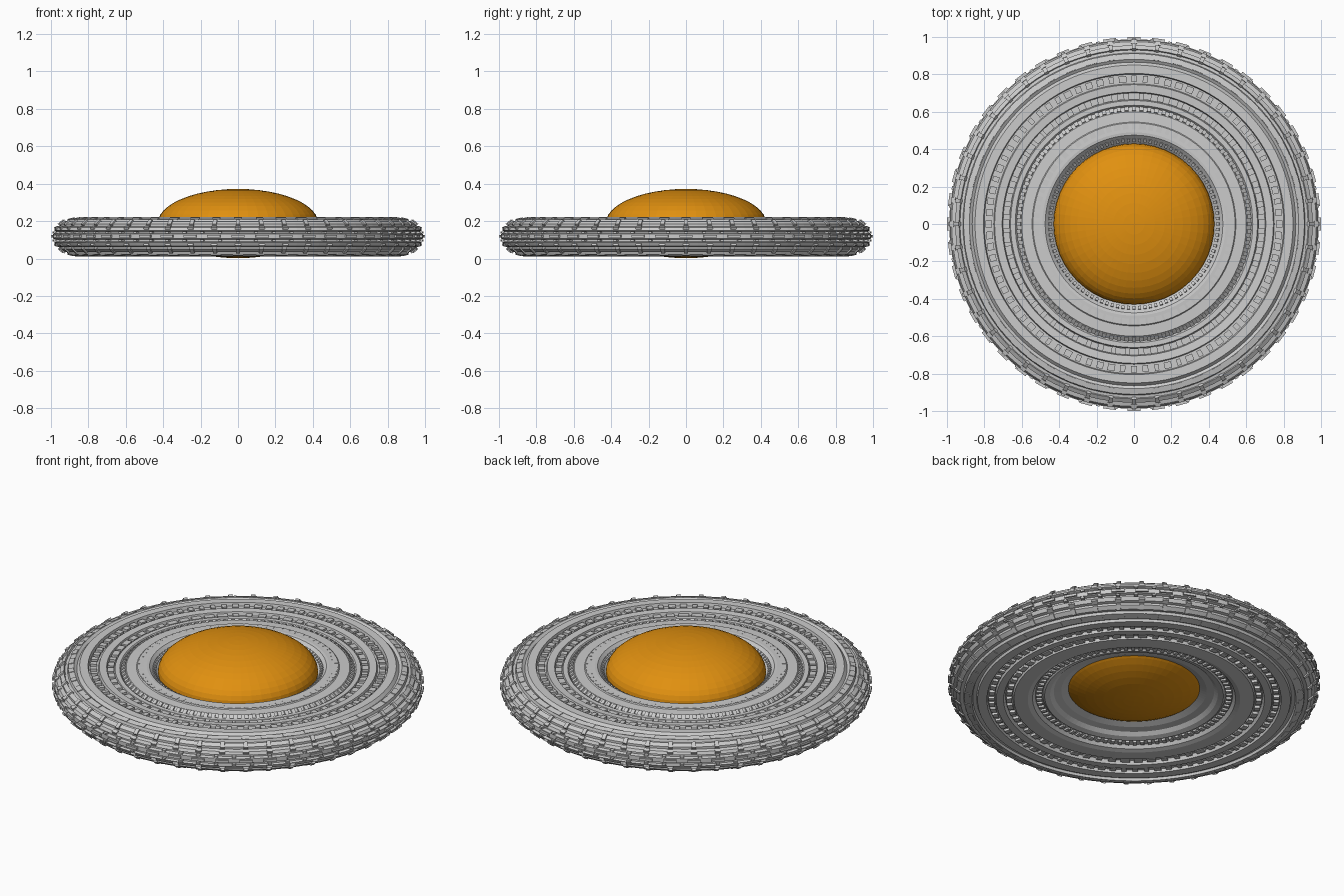
import bpy, bmesh, math, random
from mathutils import Matrix

random.seed(4)


def new_object(name, bm):
    bmesh.ops.recalc_face_normals(bm, faces=bm.faces)
    me = bpy.data.meshes.new(name)
    bm.to_mesh(me)
    bm.free()
    ob = bpy.data.objects.new(name, me)
    bpy.context.collection.objects.link(ob)
    return ob


def lathe(name, profile, segs):
    """Revolve a closed (radius, height) outline around z."""
    bm = bmesh.new()
    rings = []
    for i in range(segs):
        a = math.tau * i / segs
        rings.append([bm.verts.new((r * math.cos(a), r * math.sin(a), z)) for r, z in profile])
    n = len(profile)
    for i in range(segs):
        p, q = rings[i], rings[(i + 1) % segs]
        for j in range(n):
            k = (j + 1) % n
            bm.faces.new((p[j], q[j], q[k], p[k]))
    return new_object(name, bm)


def block_ring(name, count, r, z, size, tilt=0, jitter=0):
    """Ring of blocks; size = radial, tangential, height; tilt leans outward."""
    bm = bmesh.new()
    for i in range(count):
        a = math.tau * i / count
        t = size[1] * (1 + random.uniform(-jitter, jitter))
        m = (Matrix.Rotation(a, 4, 'Z') @ Matrix.Translation((r, 0, z))
             @ Matrix.Rotation(tilt, 4, 'Y') @ Matrix.Diagonal((size[0], t, size[2], 1)))
        bmesh.ops.create_cube(bm, size=1, matrix=m)
    return new_object(name, bm)


# Stepped hull: upper face, banded rim, under face
top = [(0.35, 0.15), (0.43, 0.175), (0.45, 0.195), (0.475, 0.22), (0.49, 0.222),
       (0.54, 0.219), (0.545, 0.214), (0.60, 0.212), (0.625, 0.192), (0.635, 0.205),
       (0.66, 0.205), (0.665, 0.193), (0.70, 0.193), (0.705, 0.213), (0.745, 0.216),
       (0.75, 0.202), (0.80, 0.202), (0.805, 0.222), (0.85, 0.222), (0.865, 0.205),
       (0.88, 0.215), (0.91, 0.208), (0.915, 0.193), (0.93, 0.19), (0.935, 0.199)]
rim = [(0.955, 0.185), (0.955, 0.172), (0.975, 0.166), (0.983, 0.150), (0.97, 0.145),
       (0.97, 0.136), (0.988, 0.131), (0.988, 0.106), (0.97, 0.101), (0.97, 0.090),
       (0.983, 0.085), (0.972, 0.066), (0.955, 0.062), (0.955, 0.050)]
under = [(0.935, 0.034), (0.915, 0.036), (0.91, 0.022), (0.87, 0.012), (0.865, 0.026),
         (0.845, 0.026), (0.84, 0.012), (0.79, 0.012), (0.785, 0.03), (0.745, 0.03),
         (0.74, 0.013), (0.70, 0.013), (0.69, 0.034), (0.65, 0.034), (0.645, 0.016),
         (0.57, 0.014), (0.545, 0.022), (0.53, 0.042), (0.49, 0.045), (0.48, 0.036),
         (0.45, 0.045), (0.43, 0.062), (0.39, 0.068), (0.35, 0.083)]
lathe("hull_ring", top + rim + under, 96)

# Panel blocks set into the grooves of the upper and lower faces
block_ring("inner_teeth_upper", 96, 0.452, 0.195, (0.02, 0.016, 0.02), -0.6)
block_ring("collar_panels", 72, 0.52, 0.218, (0.035, 0.03, 0.006), 0, 0.3)
block_ring("collar_teeth", 96, 0.612, 0.2, (0.025, 0.022, 0.02), 0.6)
block_ring("mid_blocks_upper", 60, 0.683, 0.197, (0.034, 0.045, 0.016), 0, 0.3)
block_ring("groove_blocks_upper", 80, 0.776, 0.205, (0.035, 0.032, 0.022), 0, 0.3)
block_ring("outer_blocks_upper", 48, 0.895, 0.206, (0.03, 0.05, 0.018), 0.25, 0.3)
block_ring("inner_teeth_lower", 80, 0.51, 0.041, (0.03, 0.02, 0.016))
block_ring("mid_blocks_lower", 60, 0.67, 0.03, (0.03, 0.04, 0.022), 0, 0.3)
block_ring("groove_blocks_lower", 80, 0.765, 0.026, (0.03, 0.03, 0.018), 0, 0.3)
block_ring("outer_blocks_lower", 48, 0.895, 0.025, (0.03, 0.05, 0.018), -0.25, 0.3)

# Clamps along the rim, in matching pairs above and below the middle
for label, s in (("upper", 1), ("lower", -1)):
    block_ring("shoulder_clamps_" + label, 48, 0.945, 0.118 + s * 0.072, (0.035, 0.022, 0.018), s * 0.7)
    block_ring("rim_clamps_" + label, 48, 0.972, 0.118 + s * 0.045, (0.022, 0.03, 0.016), s * 0.4)
    block_ring("rim_studs_" + label, 64, 0.978, 0.118 + s * 0.022, (0.03, 0.02, 0.01))
block_ring("rim_middle_plates", 48, 0.985, 0.118, (0.028, 0.07, 0.014))

# Flattened orange core
bm = bmesh.new()
bmesh.ops.create_uvsphere(bm, u_segments=48, v_segments=24, radius=1,
                          matrix=Matrix.Translation((0, 0, 0.187)) @ Matrix.Diagonal((0.43, 0.43, 0.185, 1)))
core = new_object("core_dome", bm)
mat = bpy.data.materials.new("orange")
mat.diffuse_color = (0.75, 0.28, 0.005, 1)
core.data.materials.append(mat)
